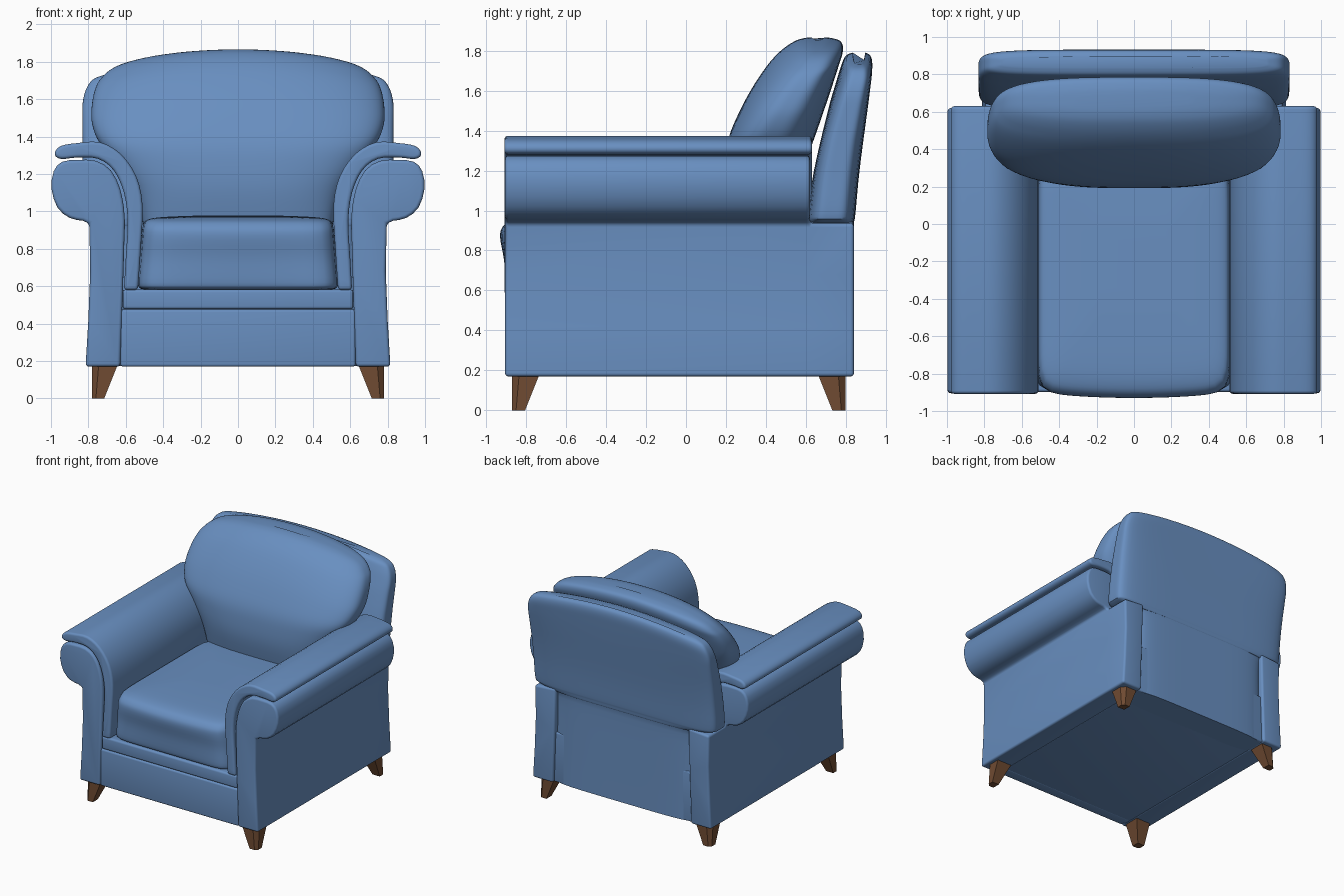
import bpy, bmesh, math

if "Cube" in bpy.data.objects:
    bpy.data.objects.remove(bpy.data.objects["Cube"])


def material(name, rgb):
    m = bpy.data.materials.new(name)
    m.diffuse_color = (*rgb, 1)
    m.use_nodes = True
    m.node_tree.nodes["Principled BSDF"].inputs["Base Color"].default_value = m.diffuse_color
    return m


BLUE = material("blue fabric", (0.14, 0.275, 0.53))
BROWN = material("brown wood", (0.16, 0.07, 0.032))


def finish(bm, name, mat, bevel=0.0, smooth=True):
    """Bevel the sharp edges, then turn the bmesh into an object."""
    bmesh.ops.recalc_face_normals(bm, faces=bm.faces)
    if bevel:
        sharp = [e for e in bm.edges if e.is_manifold and e.calc_face_angle() > 0.65]
        bmesh.ops.bevel(bm, geom=sharp, offset=bevel, segments=4, profile=0.5,
                        affect='EDGES', clamp_overlap=True)
        bmesh.ops.recalc_face_normals(bm, faces=bm.faces)
    me = bpy.data.meshes.new(name)
    bm.to_mesh(me)
    bm.free()
    me.materials.append(mat)
    ob = bpy.data.objects.new(name, me)
    bpy.context.collection.objects.link(ob)
    if smooth:
        bpy.ops.object.select_all(action='DESELECT')
        ob.select_set(True)
        bpy.context.view_layer.objects.active = ob
        bpy.ops.object.shade_smooth_by_angle(angle=math.radians(40))
    return ob


def curve(pts, n=3):
    """Catmull-Rom curve through the points."""
    out = []
    for i in range(len(pts) - 1):
        a, b = pts[max(i - 1, 0)], pts[i]
        c, d = pts[i + 1], pts[min(i + 2, len(pts) - 1)]
        for k in range(n):
            t = k / n
            out.append(tuple(0.5 * (2 * q + (r - p) * t + (2 * p - 5 * q + 4 * r - s) * t * t
                                    + (3 * q - p - 3 * r + s) * t ** 3)
                             for p, q, r, s in zip(a, b, c, d)))
    return out + [pts[-1]]


def ring(bm, pts, y):
    return [bm.verts.new((x, y, z)) for x, z in pts]


def bridge(bm, a, b):
    n = len(a)
    for i in range(n):
        bm.faces.new((a[i], a[(i + 1) % n], b[(i + 1) % n], b[i]))


def loft(name, levels, power, arch=0, z0=0, z1=1, bulge=0, n=96, fine=4):
    """Stack rounded-box sections (z, half width, front y, back y), arched along x."""
    bm = bmesh.new()
    rings = []
    wmax = max(l[1] for l in levels)
    for z, w, yf, yb in curve(levels, fine):
        r = []
        for i in range(n):
            a = 2 * math.pi * i / n
            c, s = math.cos(a), math.sin(a)
            k = (abs(c) ** power + abs(s) ** power) ** (-1 / power)
            x, y = w * k * c, (yf + yb) / 2 + (yb - yf) / 2 * k * s
            t = min(1, max(0, (z - z0) / (z1 - z0)))
            if s < 0:
                y += bulge * t * (x / wmax) ** 2
            r.append(bm.verts.new((x, y, z - arch * t * (x / wmax) ** 2)))
        rings.append(r)
    for a, b in zip(rings, rings[1:]):
        bridge(bm, a, b)
    bm.faces.new(rings[0])
    bm.faces.new(rings[-1])
    return finish(bm, name, BLUE)


def box(name, x, y0, y1, z0, z1, bevel):
    bm = bmesh.new()
    p = [(-x, z0), (x, z0), (x, z1), (-x, z1)]
    a, b = ring(bm, p, y0), ring(bm, p, y1)
    bridge(bm, a, b)
    bm.faces.new(a)
    bm.faces.new(b)
    return finish(bm, name, BLUE, bevel)


# Arm profiles in x, z
post = [(0.605, 0.95), (0.615, 0.6), (0.63, 0.17), (0.815, 0.17),
        (0.80, 0.42), (0.79, 0.68), (0.795, 0.935)]
roll = curve([(0.83, 0.95), (0.90, 0.965), (0.965, 1.02), (0.997, 1.12), (0.985, 1.215),
              (0.94, 1.265), (0.86, 1.275), (0.76, 1.27), (0.68, 1.22), (0.63, 1.12), (0.61, 1.02)], 2)
pad = curve([(0.535, 0.58), (0.52, 0.8), (0.51, 1.03), (0.545, 1.19), (0.63, 1.31), (0.74, 1.37),
             (0.86, 1.365), (0.94, 1.352), (0.975, 1.325), (0.975, 1.295), (0.94, 1.28),
             (0.86, 1.288), (0.75, 1.282), (0.665, 1.22), (0.61, 1.1), (0.59, 0.95),
             (0.6, 0.75), (0.61, 0.58)])

for side, sx in (("right", 1), ("left", -1)):
    def flip(pts):
        return [(sx * x, z) for x, z in pts]

    # Arm body: the roll stops short, the lower panel runs on to the back
    bm = bmesh.new()
    k = len(post)
    a, b = (ring(bm, flip(post + roll), y) for y in (-0.905, 0.62))
    c = ring(bm, flip(post), 0.84)
    bridge(bm, a, b)
    bridge(bm, b[:k], c)
    bm.faces.new(a)
    bm.faces.new(c)
    # the bridge closes the neck with a ledge; the roll end sits above it
    bm.faces.new(b[k - 1:] + b[:1])
    finish(bm, side + "_arm", BLUE, 0.018)

    # Padded strip over the arm
    bm = bmesh.new()
    a, b = (ring(bm, flip(pad), y) for y in (-0.908, 0.63))
    bridge(bm, a, b)
    bm.faces.new(a)
    bm.faces.new(b)
    finish(bm, side + "_arm_pad", BLUE, 0.018)

    # Tapered legs: outer faces upright, outer corner chamfered
    for end, sy, y in (("front", -1, 0.87), ("back", 1, 0.797)):
        bm = bmesh.new()
        rows = []
        for z, size, ch in ((0, 0.065, 0.02), (0.175, 0.135, 0.035)):
            o, i = 0.78, 0.78 - size
            p = [(i, y - size), (o, y - size), (o, y - ch), (o - ch, y), (i, y)]
            rows.append([bm.verts.new((sx * u, sy * v, z)) for u, v in p])
        bridge(bm, *rows)
        bm.faces.new(rows[0])
        bm.faces.new(rows[1])
        finish(bm, f"{end}_{side}_leg", BROWN, smooth=False)

# Base and front rails
box("base", 0.64, -0.87, 0.815, 0.172, 0.58, 0.01)
box("front_panel", 0.628, -0.898, -0.8, 0.17, 0.475, 0.014)
box("front_rail", 0.616, -0.898, -0.8, 0.477, 0.582, 0.016)

# Seat cushion
loft("seat_cushion", [(0.583, 0.50, -0.86, 0.33), (0.59, 0.525, -0.885, 0.345),
                      (0.62, 0.535, -0.9, 0.35), (0.75, 0.525, -0.91, 0.35),
                      (0.87, 0.515, -0.93, 0.35), (0.925, 0.508, -0.912, 0.34),
                      (0.955, 0.485, -0.86, 0.32), (0.97, 0.40, -0.74, 0.25),
                      (0.978, 0.2, -0.45, 0.0)], 12, bulge=0.03, z0=0.6, z1=0.87)

# Leaning back cushion
loft("back_cushion", [(0.9, 0.5, 0.23, 0.5), (1.1, 0.55, 0.195, 0.55), (1.25, 0.65, 0.195, 0.6),
                      (1.37, 0.74, 0.215, 0.645), (1.5, 0.78, 0.27, 0.69), (1.62, 0.782, 0.335, 0.73),
                      (1.73, 0.765, 0.41, 0.765), (1.8, 0.73, 0.475, 0.785), (1.845, 0.65, 0.54, 0.775),
                      (1.862, 0.5, 0.59, 0.73), (1.866, 0.3, 0.63, 0.69)],
     3, arch=0.1, z0=1.35, z1=1.8)

# Back frame: narrow between the arms, wide above them
loft("back_frame", [(0.172, 0.645, 0.6, 0.828), (0.5, 0.64, 0.6, 0.828), (0.88, 0.64, 0.6, 0.83),
                    (0.925, 0.70, 0.605, 0.838), (0.95, 0.805, 0.61, 0.842), (0.99, 0.828, 0.612, 0.848),
                    (1.2, 0.83, 0.64, 0.868), (1.5, 0.832, 0.71, 0.907), (1.64, 0.83, 0.75, 0.924),
                    (1.73, 0.81, 0.778, 0.932), (1.775, 0.775, 0.80, 0.922), (1.79, 0.71, 0.835, 0.895)],
     5, arch=0.08, z0=1.35, z1=1.75)
